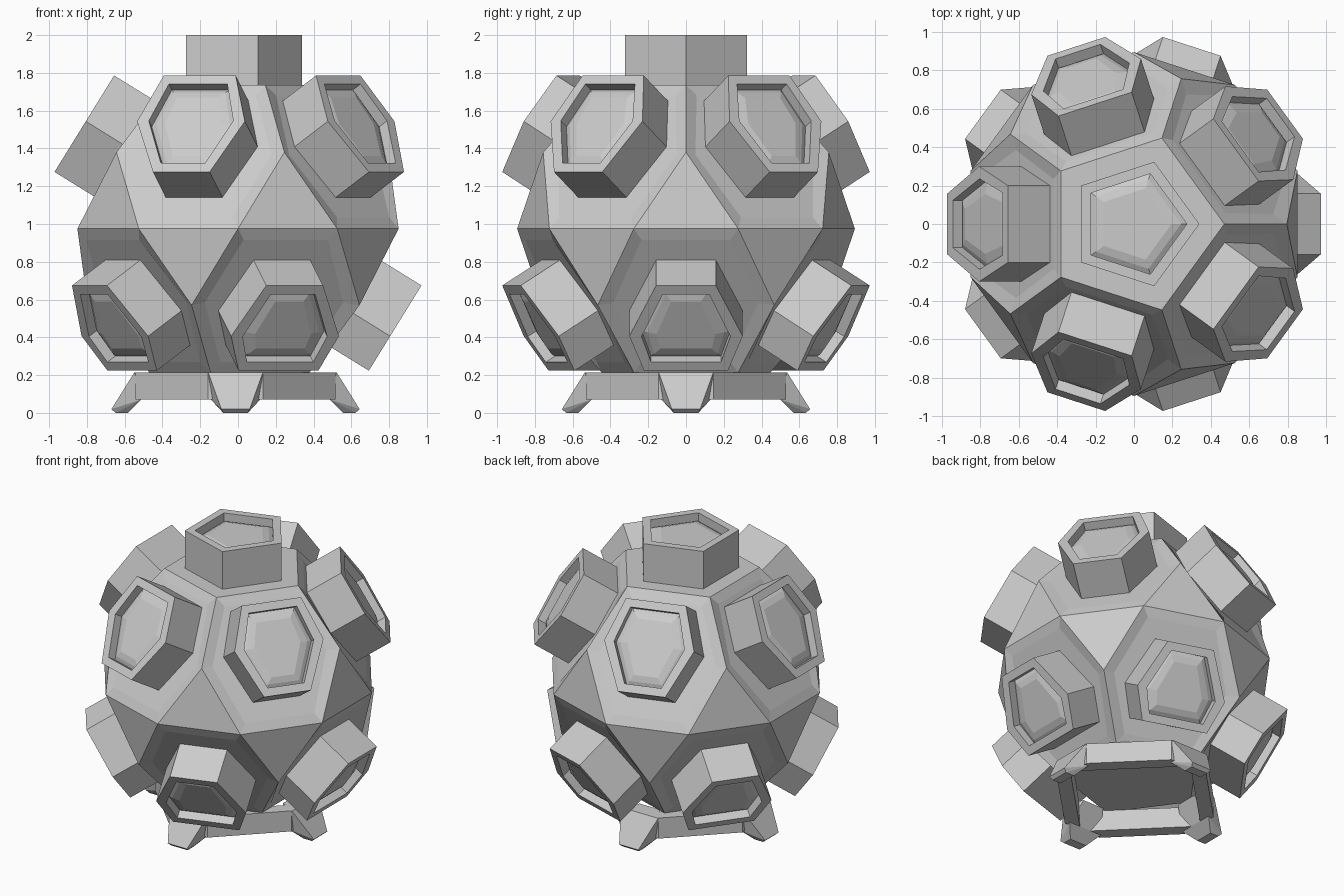
import bpy, bmesh
from math import sin, cos, radians
from mathutils import Vector

if "Cube" in bpy.data.objects:
    bpy.data.objects.remove(bpy.data.objects["Cube"])

CZ = 0.975                     # height of the body's equator
NR, NZ = 0.851, 0.526          # radial / vertical parts of a panel normal


def polar(r, deg, z):
    return Vector((r * cos(radians(deg)), r * sin(radians(deg)), z + CZ))


def on_panel(az, s, u, v, d):
    """Point on a side panel: u sideways, v towards the equator, d outwards."""
    rad = Vector((cos(radians(az)), sin(radians(az)), 0))
    side = Vector((-rad.y, rad.x, 0))
    up = Vector((0, 0, s))
    p = (rad * NR + up * NZ) * d + (rad * NZ - up * NR) * v + side * u
    return p + Vector((0, 0, CZ))


def finish(bm, name):
    bmesh.ops.remove_doubles(bm, verts=bm.verts, dist=1e-4)
    bmesh.ops.recalc_face_normals(bm, faces=bm.faces)
    me = bpy.data.meshes.new(name)
    bm.to_mesh(me)
    bm.free()
    ob = bpy.data.objects.new(name, me)
    bpy.context.collection.objects.link(ob)
    return ob


def poly(bm, pts):
    return bm.faces.new([bm.verts.new(p) for p in pts])


# Faceted ball: two pentagons, ten six-sided panels, ten triangles
bm = bmesh.new()
for s, turn in ((1, 0), (-1, 36)):
    poly(bm, [polar(0.47, turn + 72 * k, 0.76 * s) for k in range(5)])
    for k in range(5):
        t = turn + 72 * k
        apex = lambda a: polar(0.795, a, 0.405 * s)
        eq = lambda a: polar(0.894, a, 0)
        poly(bm, [apex(t), eq(t - 18), eq(t + 18)])
        a = t + 36
        outer = [polar(0.47, a - 36, 0.76 * s), polar(0.47, a + 36, 0.76 * s),
                 apex(a + 36), eq(a + 18), eq(a - 18), apex(a - 36)]
        inner = [on_panel(a, s, u, v, 0.728) for u, v in
                 ((-.235, -.38), (.235, -.38), (.385, -.01),
                  (.235, .38), (-.235, .38), (-.385, -.01))]
        poly(bm, inner)
        for i in range(6):
            j = (i + 1) % 6
            poly(bm, [outer[i], outer[j], inner[j], inner[i]])
finish(bm, "body")


# Raised sockets with a recessed, slightly domed lens
def socket(name, base, top):
    bm = bmesh.new()
    n = len(base)
    axis = (top[0] - base[0]).normalized()
    lo = [bm.verts.new(p) for p in base]
    hi = [bm.verts.new(p) for p in top]
    for i in range(n):
        j = (i + 1) % n
        bm.faces.new((lo[i], lo[j], hi[j], hi[i]))
    bm.faces.new(lo[::-1])
    cap = bm.faces.new(hi)
    bmesh.ops.recalc_face_normals(bm, faces=bm.faces)
    for inset, lift in ((0.065, 0), (0, -0.06), (0.03, 0.015), (0.05, 0.012)):
        if inset:
            bmesh.ops.inset_region(bm, faces=[cap], thickness=inset)
            bmesh.ops.translate(bm, verts=cap.verts, vec=axis * lift)
        else:
            ext = bmesh.ops.extrude_discrete_faces(bm, faces=[cap])
            cap = ext["faces"][0]
            bmesh.ops.translate(bm, verts=cap.verts, vec=axis * lift)
    finish(bm, name)


socket("top_socket", [polar(0.34, 72 * k, 0.74) for k in range(5)],
       [polar(0.34, 72 * k, 1.025) for k in range(5)])
for label, s, turn, pole_u, pole_v in (("upper", 1, 36, .20, -.345),
                                       ("lower", -1, 0, .222, -.275)):
    outline = ((-pole_u, pole_v), (pole_u, pole_v), (.30, -.06),
               (.158, .255), (-.158, .255), (-.30, -.06))
    for k in range(5):
        a = turn + 72 * k
        socket(f"{label}_socket_{k + 1}",
               [on_panel(a, s, u, v, 0.70) for u, v in outline],
               [on_panel(a, s, u, v, 0.984) for u, v in outline])

# Square stand ring, corners towards the axes
SX = -0.013
bm = bmesh.new()
section = ((.477, .215), (.477, .07), (.385, .07), (.385, .215))
loops = []
for k in range(4):
    a = radians(45 + 90 * k)
    loops.append([bm.verts.new((SX + r * 2 ** .5 * cos(a + radians(45)),
                                r * 2 ** .5 * sin(a + radians(45)), z))
                  for r, z in section])
# cut the outer corners back so that the legs cover them
for loop in loops:
    for v in loop[:2]:
        v.co.x = SX + (v.co.x - SX) * 1.0
for k in range(4):
    A, B = loops[k], loops[(k + 1) % 4]
    for i in range(4):
        j = (i + 1) % 4
        bm.faces.new((A[i], A[j], B[j], B[i]))
for k in range(4):
    d = Vector((cos(radians(90 * k)), sin(radians(90 * k)), 0))
    bmesh.ops.bisect_plane(bm, geom=bm.verts[:] + bm.edges[:] + bm.faces[:],
                           plane_co=Vector((SX, 0, 0)) + d * 0.53,
                           plane_no=d, clear_outer=True)
bmesh.ops.holes_fill(bm, edges=bm.edges[:], sides=8)
finish(bm, "stand_ring")

# Splayed feet
foot = ((.535, .145, .215), (.657, .075, .02), (.57, .065, 0), (.635, .065, 0),
        (.50, .13, .07), (.42, .08, .215))
for k, name in enumerate(("right", "back", "left", "front")):
    c, sn = cos(radians(90 * k)), sin(radians(90 * k))
    bm = bmesh.new()
    for r, w, z in foot:
        for m in (w, -w):
            bm.verts.new((SX + r * c - m * sn, r * sn + m * c, z))
    bmesh.ops.convex_hull(bm, input=bm.verts[:])
    bmesh.ops.dissolve_limit(bm, angle_limit=radians(1), verts=bm.verts[:],
                             edges=bm.edges[:])
    finish(bm, f"{name}_foot")
